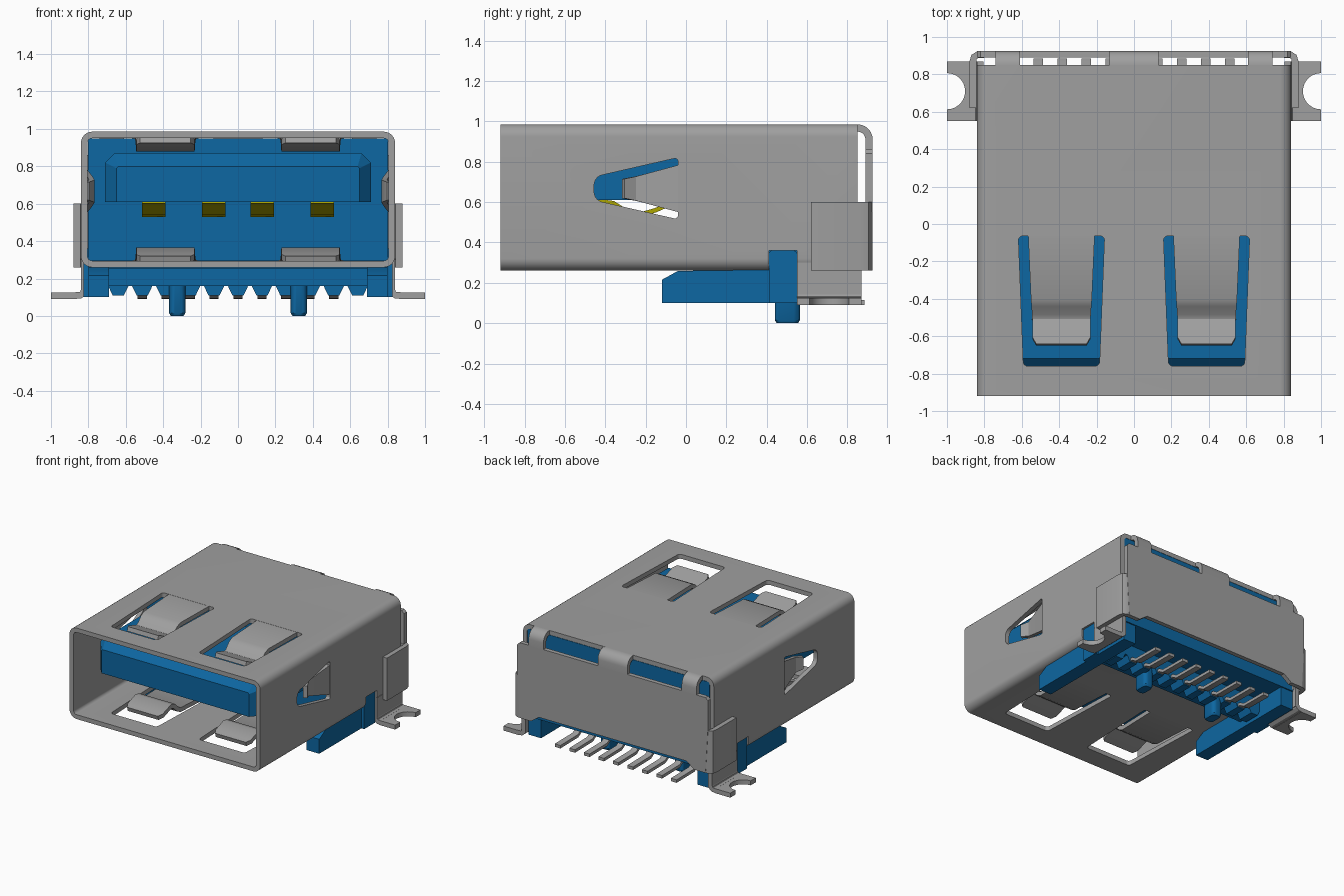
import bpy, bmesh, math
from mathutils import Vector

if "Cube" in bpy.data.objects:
    bpy.data.objects.remove(bpy.data.objects["Cube"], do_unlink=True)


def material(name, rgb):
    m = bpy.data.materials.new(name)
    m.use_nodes = True
    m.diffuse_color = (*rgb, 1)
    m.node_tree.nodes["Principled BSDF"].inputs["Base Color"].default_value = (*rgb, 1)
    return m


STEEL = material("steel grey", (0.35, 0.35, 0.35))
BLUE = material("plastic blue", (0.004, 0.135, 0.36))
GOLD = material("contact yellow", (0.42, 0.38, 0.0))

# Placement of 2D profiles: (a, b, depth) -> xyz
XZ = lambda a, b, d: (a, d, b)
YZ = lambda a, b, d: (d, a, b)
XY = lambda a, b, d: (a, b, d)


def loft(name, rings, mat, closed=False):
    """Skin a row of equal-sized rings; cap the ends unless closed."""
    bm = bmesh.new()
    vs = [[bm.verts.new(p) for p in r] for r in rings]
    n = len(vs[0])
    for k in range(len(vs) if closed else len(vs) - 1):
        a, b = vs[k], vs[(k + 1) % len(vs)]
        for i in range(n):
            j = (i + 1) % n
            bm.faces.new((a[i], a[j], b[j], b[i]))
    if not closed:
        bm.faces.new(vs[0])
        bm.faces.new(vs[-1])
    bmesh.ops.recalc_face_normals(bm, faces=bm.faces)
    me = bpy.data.meshes.new(name)
    bm.to_mesh(me)
    bm.free()
    ob = bpy.data.objects.new(name, me)
    bpy.context.collection.objects.link(ob)
    me.materials.append(mat)
    return ob


def prism(name, pts, place, d0, d1, mat):
    return loft(name, [[place(a, b, d) for a, b in pts] for d in (d0, d1)], mat)


def box(name, x, y, z, mat):
    return prism(name, [(x[0], y[0]), (x[1], y[0]), (x[1], y[1]), (x[0], y[1])], XY, z[0], z[1], mat)


def fillet(pts, r, seg=5):
    """Round every corner of a polygon with radius r (or a radius per corner)."""
    out = []
    for i, p in enumerate(pts):
        rad = r[i] if isinstance(r, (list, tuple)) else r
        p = Vector(p)
        u = (Vector(pts[i - 1]) - p).normalized()
        v = (Vector(pts[(i + 1) % len(pts)]) - p).normalized()
        if rad == 0:
            out.append(tuple(p))
            continue
        half = u.angle(v) / 2
        t = rad / math.tan(half)
        c = p + (u + v).normalized() * rad / math.sin(half)
        a, b = p + u * t - c, p + v * t - c
        for k in range(seg + 1):
            w = a.lerp(b, k / seg).normalized() * rad + c
            out.append((w.x, w.y))
    return out


def strip(name, path, t, place, centre, mat):
    """Sheet-metal ribbon: path of (a, b, half width), thickness t."""
    rings = []
    for i, (a, b, w) in enumerate(path):
        p0, p1 = path[max(i - 1, 0)], path[min(i + 1, len(path) - 1)]
        d = Vector((p1[0] - p0[0], p1[1] - p0[1])).normalized()
        nx, ny = -d.y * t / 2, d.x * t / 2
        rings.append([place(a + s * nx, b + s * ny, centre + q * w)
                      for s, q in ((1, 1), (1, -1), (-1, -1), (-1, 1))])
    return loft(name, rings, mat)


def cut(target, cutter):
    cutter.hide_render = True
    m = target.modifiers.new("cut", "BOOLEAN")
    m.operation, m.solver, m.object = "DIFFERENCE", "EXACT", cutter
    bpy.context.view_layer.objects.active = target
    bpy.ops.object.modifier_apply(modifier=m.name)
    bpy.data.objects.remove(cutter, do_unlink=True)


def rect(x, z0, z1):
    return [(-x, z0), (x, z0), (x, z1), (-x, z1)]


# Shell: folded rectangular tube
outer, inner = fillet(rect(0.84, 0.26, 0.985), 0.06, 6), fillet(rect(0.805, 0.295, 0.95), 0.025, 6)
shell = loft("shell", [[XZ(a, b, d) for a, b in p] for p, d in
                       ((outer, -0.92), (outer, 0.85), (inner, 0.85), (inner, -0.92))], STEEL, closed=True)

# Shell openings: spring windows in top, bottom and sides, rear floor and side notches
for s in (-1, 1):
    c = s * 0.388
    win = fillet([(c - 0.203, -0.76), (c + 0.203, -0.76), (c + 0.23, -0.065), (c - 0.23, -0.065)],
                 [0.025, 0.025, 0.02, 0.02])
    cut(shell, prism("window_cutter", win, XY, 0.2, 1.1, STEEL))
side_win = fillet([(-0.04, 0.515), (-0.04, 0.82), (-0.455, 0.725), (-0.455, 0.61)], [0.015, 0.015, 0.05, 0.05])
cut(shell, prism("side_window_cutter", side_win, YZ, -1, 1, STEEL))
cut(shell, box("floor_cutter", (-0.79, 0.79), (0.36, 1), (0.2, 0.32), STEEL))
cut(shell, box("notch_cutter", (-1, 1), (0.41, 0.55), (0.2, 0.36), STEEL))

# Spring tabs bent into the shell
for s, side in ((-1, "right"), (1, "left")):
    c = s * 0.388
    for name, z0, k in (("top", 0.967, 1), ("bottom", 0.278, -1)):
        strip(f"{name}_spring_{side}", [(-0.055, z0, 0.178), (-0.40, z0 - 0.005 * k, 0.163),
              (-0.43, z0 - 0.02 * k, 0.16), (-0.475, z0 - 0.062 * k, 0.157), (-0.51, z0 - 0.07 * k, 0.156),
              (-0.61, z0 - 0.035 * k, 0.155), (-0.645, z0 - 0.025 * k, 0.135)], 0.034, YZ, c, STEEL)
    strip(f"side_spring_{side}", [(-0.03, s * 0.822, 0.118), (-0.19, s * 0.79, 0.075),
          (-0.25, s * 0.782, 0.06), (-0.31, s * 0.81, 0.048)], 0.03,
          lambda a, b, d: (b, a, d), 0.667, STEEL)
    # Filler bars that leave only the two slanted slots open
    # Mounting leg and notched foot
    box(f"leg_{side}", sorted((s * 0.805, s * 0.84)), (0.55, 0.87), (0.12, 0.30), STEEL)
    strip(f"leg_bend_{side}", [(s * 0.8225, 0.14, 0.16), (s * 0.828, 0.122, 0.16),
          (s * 0.842, 0.111, 0.16), (s * 0.87, 0.109, 0.16)], 0.035, XZ, 0.71, STEEL)
    arc = [(s * (1 - 0.097 * math.sin(math.pi * i / 14)), 0.71 - 0.097 * math.cos(math.pi * i / 14))
           for i in range(15)]
    prism(f"foot_{side}", [(s * 0.86, 0.55), (s, 0.55)] + arc + [(s, 0.87), (s * 0.86, 0.87)],
          XY, 0.09, 0.126, STEEL)
    # Flap folded round from the back plate
    strip(f"side_flap_{side}", [(s * 0.80, 0.907, 0.17), (s * 0.835, 0.905, 0.17), (s * 0.855, 0.893, 0.17),
          (s * 0.861, 0.87, 0.17), (s * 0.861, 0.62, 0.17)], 0.036, XY, 0.43, STEEL)

# Back plate and the straps folded down from the top
prism("back_plate", [(-0.82, 0.26), (-0.72, 0.26), (-0.65, 0.31), (0.65, 0.31), (0.72, 0.26), (0.82, 0.26),
                     (0.84, 0.6), (0.84, 0.84), (0.82, 0.86), (-0.82, 0.86), (-0.84, 0.84), (-0.84, 0.6)],
      XZ, 0.89, 0.925, STEEL)
for name, c, w in (("left", 0.675, 0.065), ("centre", 0, 0.13), ("right", -0.675, 0.065)):
    bend = [(0.85 + 0.057 * math.sin(i * math.pi / 12), 0.91 + 0.057 * math.cos(i * math.pi / 12), w)
            for i in range(7)]
    strip(f"back_strap_{name}", [(0.83, 0.967, w)] + bend + [(0.907, 0.85, w)], 0.036, YZ, c, STEEL)

# Plastic body, base and tongue
box("body", (-0.802, 0.802), (0.0, 0.85), (0.297, 0.948), BLUE)
box("base", (-0.8, 0.8), (0.365, 0.85), (0.25, 0.30), BLUE)
box("comb_base", (-0.70, 0.70), (0.38, 0.60), (0.16, 0.27), BLUE)
big = [(-0.71, 0.61), (0.71, 0.61), (0.71, 0.82), (0.66, 0.87), (-0.66, 0.87), (-0.71, 0.82)]
small = [(-0.65, 0.61), (0.65, 0.61), (0.65, 0.79), (0.64, 0.80), (-0.64, 0.80), (-0.65, 0.79)]
loft("tongue", [[XZ(a, b, d) for a, b in p] for p, d in ((small, -0.79), (big, -0.72), (big, 0.05))], BLUE)

for s, side in ((-1, "right"), (1, "left")):
    # Side rail, rail lug in the shell notch, locating peg
    prism(f"rail_{side}", [(-0.12, 0.1), (0.84, 0.1), (0.84, 0.27), (-0.04, 0.259), (-0.12, 0.215)],
          YZ, s * 0.69, s * 0.80, BLUE)
    prism(f"rail_lug_{side}", fillet([(0.411, 0.10), (0.549, 0.10), (0.549, 0.36), (0.411, 0.36)],
          [0, 0, 0.015, 0.015], 3), YZ, s * 0.78, s * 0.825, BLUE)
    peg = fillet([(s * 0.325 + a, 0.502 + b) for a, b in ((-0.043, -0.062), (0.043, -0.062),
                 (0.043, 0.062), (-0.043, 0.062))], 0.03, 4)
    tip = [(s * 0.325 + (x - s * 0.325) * 0.8, 0.502 + (y - 0.502) * 0.85) for x, y in peg]
    loft(f"peg_{side}", [[(x, y, z) for x, y in p] for p, z in ((tip, 0), (peg, 0.015), (peg, 0.2))], BLUE)

# Comb teeth with solder tails
for i in range(-5, 6):
    x = i * 0.128
    prism(f"tooth_{i + 6}", [(x - 0.055, 0.162), (x - 0.03, 0.11), (x + 0.03, 0.11), (x + 0.055, 0.162)],
          XZ, 0.47, 0.60, BLUE)
    if abs(i) < 5:
        strip(f"solder_tail_{i + 5}", [(0.52, 0.13, 0.025), (0.62, 0.13, 0.025), (0.66, 0.105, 0.025),
              (0.885, 0.102, 0.025)], 0.024, YZ, x, STEEL)

# Spring contacts under the tongue
for i, x in enumerate((-0.45, -0.13, 0.13, 0.45)):
    strip(f"contact_{i + 1}", [(-0.5, 0.612, 0.063), (-0.36, 0.595, 0.063), (-0.29, 0.55, 0.063),
          (-0.22, 0.54, 0.063), (-0.15, 0.56, 0.063), (-0.06, 0.60, 0.063), (0.05, 0.61, 0.063)],
          0.022, YZ, x, GOLD)

# Smooth the bends, keep the edges sharp
bpy.ops.object.select_all(action="DESELECT")
for ob in bpy.context.scene.objects:
    if ob.type == "MESH":
        ob.select_set(True)
        bpy.context.view_layer.objects.active = ob
bpy.ops.object.shade_smooth_by_angle(angle=math.radians(32))
